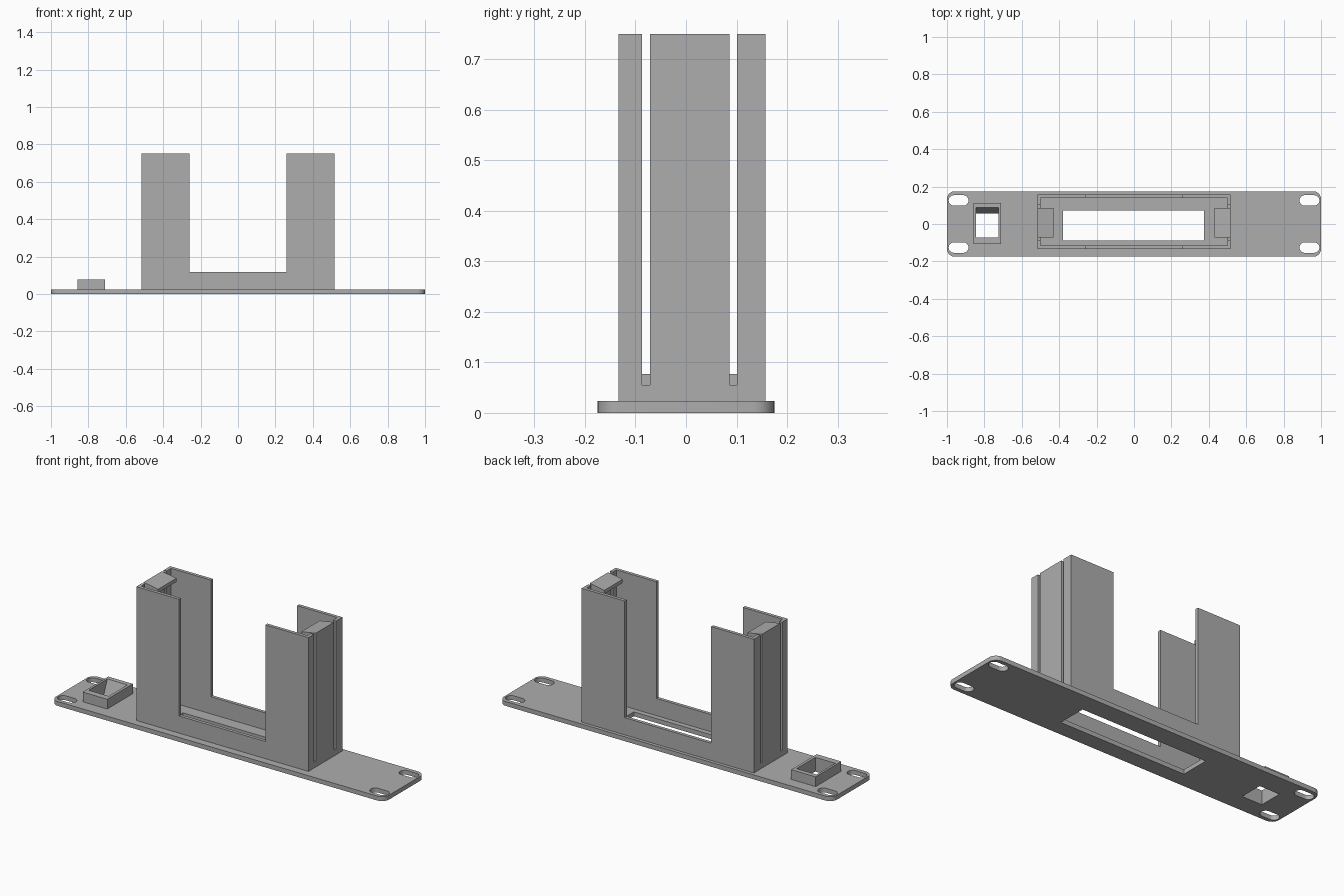
import bpy, bmesh, math
from mathutils import Vector

cube = bpy.data.objects.get("Cube")
if cube:
    bpy.data.objects.remove(cube, do_unlink=True)

grey = bpy.data.materials.new("plain_grey")
grey.use_nodes = True
grey.diffuse_color = (0.42, 0.42, 0.42, 1)
grey.node_tree.nodes["Principled BSDF"].inputs["Base Color"].default_value = grey.diffuse_color


def prism(name, points, axis, lo, hi):
    """Extrude a 2D profile along an axis; profile uses the other two axes in order."""
    bm = bmesh.new()
    verts = []
    for p in points:
        co = list(p)
        co.insert("xyz".index(axis), lo)
        verts.append(bm.verts.new(co))
    face = bm.faces.new(verts)
    new = bmesh.ops.extrude_face_region(bm, geom=[face])["geom"]
    shift = Vector([hi - lo if a == axis else 0 for a in "xyz"])
    bmesh.ops.translate(bm, vec=shift, verts=[v for v in new if isinstance(v, bmesh.types.BMVert)])
    bmesh.ops.recalc_face_normals(bm, faces=bm.faces)
    mesh = bpy.data.meshes.new(name)
    bm.to_mesh(mesh)
    bm.free()
    mesh.materials.append(grey)
    obj = bpy.data.objects.new(name, mesh)
    bpy.context.collection.objects.link(obj)
    return obj


def rect(x0, x1, y0, y1):
    return [(x0, y0), (x1, y0), (x1, y1), (x0, y1)]


def rounded(cx, cy, hx, hy, r, steps=8):
    pts = []
    for q, (sx, sy) in enumerate([(1, 1), (-1, 1), (-1, -1), (1, -1)]):
        for i in range(steps + 1):
            a = math.pi / 2 * (q + i / steps)
            p = (round(cx + sx * (hx - r) + r * math.cos(a), 5),
                 round(cy + sy * (hy - r) + r * math.sin(a), 5))
            if not pts or p != pts[-1]:
                pts.append(p)
    return pts


def cut(obj, cutter):
    mod = obj.modifiers.new("cut", "BOOLEAN")
    mod.operation = "DIFFERENCE"
    mod.solver = "EXACT"
    mod.object = cutter
    bpy.context.view_layer.objects.active = obj
    bpy.ops.object.modifier_apply(modifier=mod.name)
    bpy.data.objects.remove(cutter, do_unlink=True)


PLATE = 0.024
TOP = 0.75
T = 0.018             # wall thickness
HX = 0.517            # half length of the bracket
Y0, Y1 = -0.134, 0.157
SOCKET_TOP = 0.077

# Mounting plate with the main opening and four screw slots
plate = prism("mounting_plate", rounded(0, 0, 1, 0.175, 0.042), "z", 0, PLATE)
cut(plate, prism("opening_cutter", rect(-0.38, 0.375, -0.088, 0.071), "z", -0.1, 0.1))
for sx in (-1, 1):
    for sy in (-1, 1):
        slot = rounded(sx * 0.938, sy * 0.126, 0.053, 0.028, 0.0279)
        cut(plate, prism("slot_cutter", slot, "z", -0.1, 0.1))

# Socket frame with a hole that has one slanted side, running through the plate
socket = prism("socket_frame", rect(-0.857, -0.71, -0.107, 0.112), "z", PLATE, SOCKET_TOP)
slant = (0.087 - 0.055) / SOCKET_TOP
hole = [(-0.073, -0.02), (0.055 - 0.02 * slant, -0.02),
        (0.087 + 0.02 * slant, SOCKET_TOP + 0.02), (-0.073, SOCKET_TOP + 0.02)]
for part in (plate, socket):
    cut(part, prism("socket_cutter", hole, "x", -0.845, -0.725))

# Long walls: tall ends joined by a low middle
wall = [(-HX, PLATE), (HX, PLATE), (HX, TOP), (0.258, TOP),
        (0.258, 0.117), (-0.26, 0.117), (-0.26, TOP), (-HX, TOP)]
prism("front_wall", wall, "y", Y0, Y0 + T)
prism("back_wall", wall, "y", Y1 - T, Y1)

# End walls: corner returns, a low sill and a free-standing clip with a hook
sill = 0.055
returns = [(Y0 + T, PLATE), (Y1 - T, PLATE), (Y1 - T, TOP), (0.101, TOP),
           (0.101, sill), (-0.087, sill), (-0.087, TOP), (Y0 + T, TOP)]
for side, s in (("left", 1), ("right", -1)):
    prism(side + "_end_wall", returns, "x", s * (HX - T), s * HX)
    clip = [(HX, sill), (HX, TOP), (0.43, 0.735), (0.43, 0.715),
            (HX - T, 0.715), (HX - T, sill)]
    prism(side + "_clip", [(s * x, z) for x, z in clip], "y", -0.071, 0.086)

# Smooth the rounded corners while keeping edges sharp
bpy.ops.object.select_all(action="DESELECT")
plate.select_set(True)
bpy.context.view_layer.objects.active = plate
bpy.ops.object.shade_smooth_by_angle(angle=math.radians(30))
